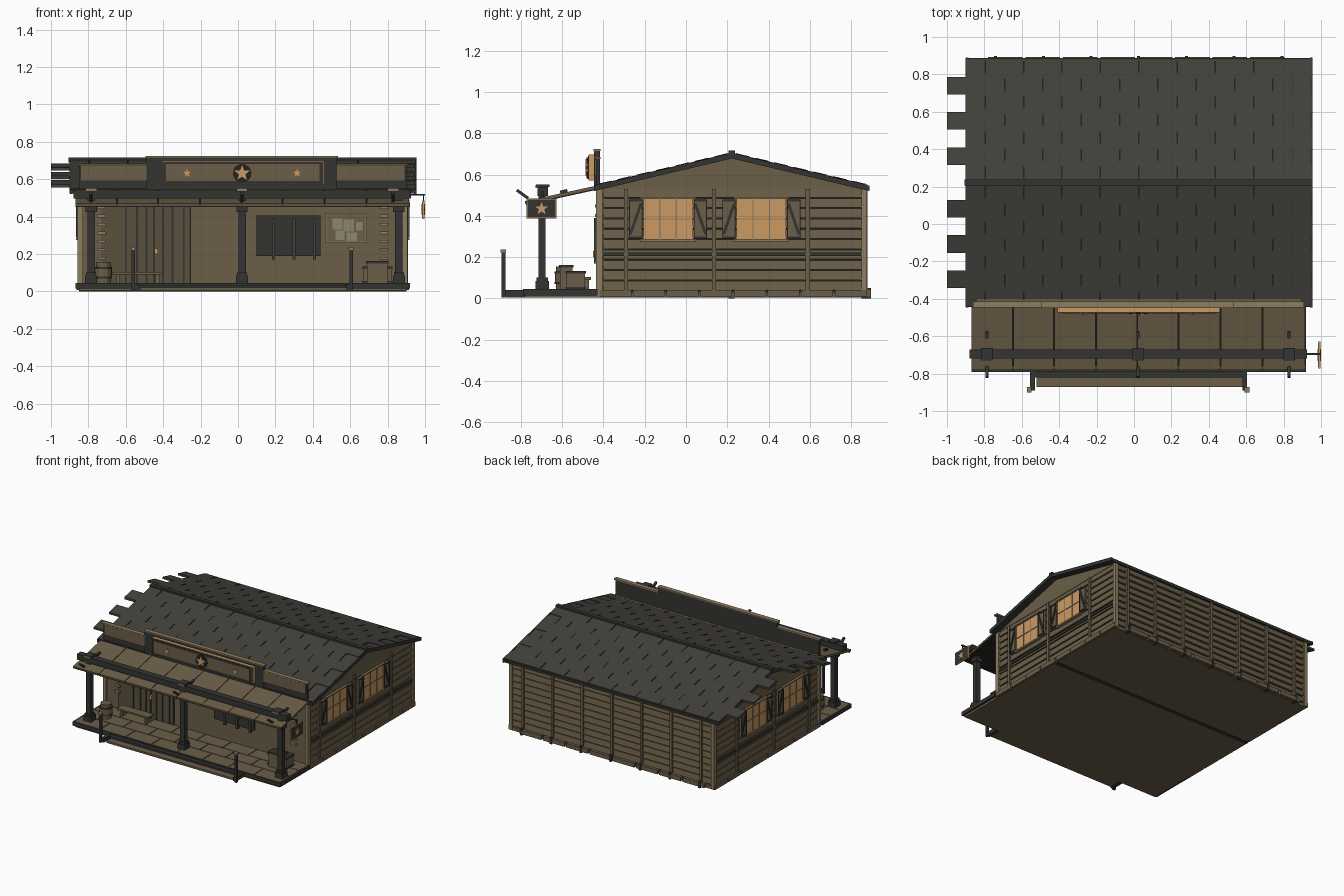
import bpy, bmesh, math
from mathutils import Vector

COLOURS = {
    "wood": (0.145, 0.112, 0.064), "trim": (0.034, 0.036, 0.031),
    "shingle": (0.054, 0.052, 0.043), "tan": (0.27, 0.205, 0.115),
    "amber": (0.60, 0.32, 0.125), "gap": (0.016, 0.015, 0.012),
    "door_wood": (0.10, 0.08, 0.048), "paper": (0.28, 0.24, 0.16),
}
MATS = {}
for n, c in COLOURS.items():
    MATS[n] = bpy.data.materials.new(n)
    MATS[n].diffuse_color = (*c, 1)
CX = 0.025          # centre line of the building


def finish(name, bm, mat):
    bmesh.ops.recalc_face_normals(bm, faces=bm.faces)
    me = bpy.data.meshes.new(name)
    bm.to_mesh(me)
    bm.free()
    me.materials.append(MATS[mat])
    ob = bpy.data.objects.new(name, me)
    bpy.context.collection.objects.link(ob)
    return ob


def add_prism(bm, pts, axis, a0, a1):
    """Extrude a 2D outline along x (points y,z), y (points x,z) or z (points x,y)."""
    put = {"x": lambda p, a: (a, p[0], p[1]), "y": lambda p, a: (p[0], a, p[1]),
           "z": lambda p, a: (p[0], p[1], a)}[axis]
    lo = [bm.verts.new(put(p, a0)) for p in pts]
    hi = [bm.verts.new(put(p, a1)) for p in pts]
    bm.faces.new(lo)
    bm.faces.new(hi)
    for i in range(len(pts)):
        j = (i + 1) % len(pts)
        bm.faces.new((lo[i], lo[j], hi[j], hi[i]))


def prisms(name, mat, items):
    bm = bmesh.new()
    for it in items:
        add_prism(bm, *it)
    return finish(name, bm, mat)


def rect(a0, a1, b0, b1):
    return [(a0, b0), (a1, b0), (a1, b1), (a0, b1)]


def boxes(name, mat, items):
    return prisms(name, mat, [(rect(x0, x1, y0, y1), "z", z0, z1) for x0, x1, y0, y1, z0, z1 in items])


def bar(p, q, w):
    """Outline of a straight strip of width w from p to q."""
    p, q = Vector(p), Vector(q)
    d = (q - p).normalized() * w / 2
    n = Vector((-d.y, d.x))
    return [p - n, q - n, q + n, p + n]


def star(u, v, r):
    return [(u + math.sin(k * math.pi / 5) * (r if k % 2 == 0 else r * 0.42),
             v + math.cos(k * math.pi / 5) * (r if k % 2 == 0 else r * 0.42)) for k in range(10)]


def disc(u, v, r, n=16):
    return [(u + r * math.cos(2 * math.pi * k / n), v + r * math.sin(2 * math.pi * k / n)) for k in range(n)]


# Foundation, floor and sill beam
boxes("foundation", "wood", [(-0.85, 0.90, -0.78, 0.87, 0.004, 0.03)])
boxes("sill_beam", "trim", [(-0.85, 0.90, 0.205, 0.235, 0, 0.01)])
boxes("porch_edge", "trim", [(-0.87, 0.92, -0.79, -0.775, 0.015, 0.045),
                             (-0.87, -0.855, -0.79, -0.43, 0.015, 0.045),
                             (0.905, 0.92, -0.79, -0.43, 0.015, 0.045)])
boxes("porch_underlay", "gap", [(-0.855, 0.905, -0.775, -0.42, 0.03, 0.038)])
planks = []
for r in range(3):
    y = -0.775 + r * 0.118
    edges = [-0.855] + [-0.855 + 0.22 * k + (0.11 if r % 2 else 0.22) for k in range(8)]
    edges = [e for e in edges if e < 0.85] + [0.909]
    planks += [(a, b - 0.006, y, y + 0.113, 0.03, 0.045) for a, b in zip(edges, edges[1:])]
boxes("porch_planks", "wood", planks)

# Body core with gables, siding boards on sides and back
prisms("wall_core", "gap", [(rect(-0.835, 0.885, 0.84, 0.855), "z", 0.01, 0.54),
                            (rect(-0.84, -0.825, -0.40, 0.85), "z", 0.01, 0.54),
                            (rect(0.875, 0.89, -0.40, 0.85), "z", 0.01, 0.54)])
boxes("front_wall", "wood", [(-0.84, 0.89, -0.42, -0.40, 0.03, 0.56)])
prisms("gables", "wood", [([(-0.41, 0.53), (0.86, 0.53), (0.225, 0.685)], "x", a, a + 0.012)
                          for a in (-0.848, 0.886)])
side_boards, back_boards = [], []
for k in range(10):
    z0, z1 = 0.04 + 0.05 * k, 0.04 + 0.05 * k + 0.042
    for s in (-1, 1):
        a, b, c = (CX + s * d for d in (0.862, 0.876, 0.869))
        side_boards.append(([(a, z0), (b, z0), (c, z1), (a, z1)], "y", -0.40, 0.855))
    back_boards.append(([(0.85, z0), (0.871, z0), (0.864, z1), (0.85, z1)], "x", -0.84, 0.89))
prisms("side_siding", "wood", side_boards)
prisms("back_siding", "wood", back_boards)


def side(d0, d1, y0, y1, z0, z1):
    """Matching boxes on the left and right walls, d measured from the centre line."""
    return [(CX + d0, CX + d1, y0, y1, z0, z1), (CX - d1, CX - d0, y0, y1, z0, z1)]


# Wall trim: corner posts, battens, rails, skirting
boxes("corner_posts", "tan", side(0.855, 0.882, -0.435, -0.405, 0.01, 0.54)
      + side(0.855, 0.882, 0.85, 0.878, 0.01, 0.54))
boxes("side_battens", "wood", [b for y in (-0.29, 0.135, 0.59) for b in side(0.86, 0.883, y - 0.01, y + 0.01, 0.03, 0.53)])
boxes("side_rails", "trim", side(0.86, 0.882, -0.405, 0.85, 0.205, 0.222))
boxes("back_battens", "trim", [(x - 0.008, x + 0.008, 0.85, 0.897, 0.0, 0.05) for x in [-0.74 + 0.255 * k for k in range(7)]])
boxes("back_studs", "wood", [(x - 0.01, x + 0.01, 0.85, 0.88, 0.03, 0.54) for x in [-0.74 + 0.255 * k for k in range(7)]])
boxes("back_skirting", "wood", [(-0.78 + 0.2 * k, -0.595 + 0.2 * k, 0.85, 0.893, 0.008, 0.04) for k in range(8)])
boxes("side_skirting", "wood", [b for k in range(8) for b in
                                side(0.86, 0.888, -0.42 + 0.163 * k, -0.265 + 0.163 * k, 0.008, 0.04)])

# Side windows with muntins, frames and braced shutters
for i, yc in enumerate((-0.087, 0.365)):
    tag = ("front", "rear")[i]
    boxes(tag + "_window_glass", "amber", side(0.86, 0.882, yc - 0.12, yc + 0.12, 0.285, 0.485))
    boxes(tag + "_window_muntins", "tan", [b for dy in (-0.04, 0.04) for b in
          side(0.88, 0.886, yc + dy - 0.003, yc + dy + 0.003, 0.285, 0.485)]
          + [b for z in (0.385,) for b in side(0.88, 0.886, yc - 0.12, yc + 0.12, z - 0.003, z + 0.003)])
    boxes(tag + "_window_frame", "tan", side(0.86, 0.892, yc - 0.135, yc + 0.135, 0.276, 0.287)
          + side(0.86, 0.892, yc - 0.135, yc + 0.135, 0.482, 0.491))
    boxes(tag + "_shutters", "wood", [b for s in (-1, 1) for b in
          side(0.86, 0.886, yc + s * 0.157 - 0.03, yc + s * 0.157 + 0.03, 0.29, 0.48)])
    braces = []
    for s in (-1, 1):
        c = yc + s * 0.157
        for x0 in (CX + 0.886, CX - 0.892):
            braces.append((bar((c + s * 0.026, 0.31), (c - s * 0.026, 0.46), 0.014), "x", x0, x0 + 0.006))
            braces += [(rect(c - 0.03, c + 0.03, z, z + 0.01), "x", x0, x0 + 0.006) for z in (0.29, 0.47)]
            braces += [(rect(c + e - 0.002, c + e + 0.002, 0.29, 0.48), "x", x0, x0 + 0.005) for e in (-0.03, 0.03)]
    prisms(tag + "_shutter_braces", "trim", braces)

# Main roof: base slabs, staggered shingle courses, slits, ridge and rake
RY, RZ, EZ = 0.222, 0.698, 0.542
SL = (RZ - EZ) / 0.66


def slope(t0, t1, s, up, thick):
    """Section of the roof between distances t0 and t1 from the ridge."""
    return [(RY + s * t0, RZ - SL * t0 + up), (RY + s * t1, RZ - SL * t1 + up),
            (RY + s * t1, RZ - SL * t1 + up - thick), (RY + s * t0, RZ - SL * t0 + up - thick)]


prisms("roof_base", "trim", [(slope(0, 0.665, s, 0, 0.018), "x", -0.90, 0.95) for s in (-1, 1)])
courses, slits = [], []
for s in (-1, 1):
    for k in range(7):
        t0, odd = 0.094 * k, k % 2
        x0, x1 = (-1.0, 0.845) if odd else (-0.90, 0.95)
        courses.append((slope(t0, t0 + 0.094, s, 0.008, 0.016), "x", x0, x1))
        if odd:
            courses.append((slope(t0, t0 + 0.094, s, 0.004, 0.01), "x", 0.85, 0.95))
        for j in range(9):
            x = -0.795 + 0.205 * j + (0.103 if odd else 0)
            if x < 0.82:
                slits.append((slope(t0 + 0.02, t0 + 0.085, s, 0.0105, 0.004), "x", x - 0.004, x + 0.004))
prisms("roof_shingles", "shingle", courses)
prisms("shingle_slits", "gap", slits)
boxes("ridge_cap", "trim", [(-0.905, 0.955, 0.207, 0.237, 0.688, 0.716)])
prisms("rake_boards", "trim", [(slope(0, 0.668, s, 0.006, 0.026), "x", a, a + 0.012)
                               for s in (-1, 1) for a in (-0.898, 0.942)])

# Parapet above the porch
boxes("parapet_back", "trim", [(-0.85, 0.90, -0.435, -0.418, 0.53, 0.675), (-0.49, 0.53, -0.445, -0.418, 0.53, 0.715)])
boxes("parapet_boards", "wood", [(-0.84, -0.49, -0.443, -0.43, 0.592, 0.672), (0.53, 0.89, -0.443, -0.43, 0.592, 0.672)])
boxes("parapet_caps", "tan", [(-0.86, -0.49, -0.447, -0.415, 0.675, 0.685), (0.53, 0.91, -0.447, -0.415, 0.675, 0.685),
                              (-0.495, 0.535, -0.449, -0.415, 0.715, 0.723)])
boxes("sign_frame", "amber", [(-0.41, 0.46, -0.47, -0.445, 0.571, 0.697)])
boxes("sign_border", "trim", [(-0.405, 0.455, -0.474, -0.446, 0.575, 0.693)])
boxes("sign_panel", "wood", [(-0.385, 0.435, -0.478, -0.446, 0.59, 0.68)])
prisms("sign_roundel", "gap", [(disc(0.022, 0.632, 0.05), "y", -0.482, -0.46)])
prisms("sign_stars", "amber", [(star(0.022, 0.632, 0.044), "y", -0.487, -0.46),
                               (star(-0.272, 0.632, 0.024), "y", -0.484, -0.46),
                               (star(0.316, 0.632, 0.024), "y", -0.484, -0.46)])

# Porch roof planks, beam, posts and brackets
xs = [-0.87, -0.645, -0.425, -0.20, 0.02, 0.24, 0.465, 0.69, 0.92]
prisms("porch_roof", "wood", [(bar((-0.43, 0.54), (-0.78, 0.464), 0.014), "x", a, b - 0.005) for a, b in zip(xs, xs[1:])])
prisms("porch_roof_underlay", "gap", [(bar((-0.43, 0.531), (-0.775, 0.456), 0.008), "x", -0.865, 0.91)])
boxes("porch_fascia", "trim", [(-0.87, 0.92, -0.775, -0.76, 0.452, 0.472), (-0.87, 0.92, -0.445, -0.42, 0.525, 0.55)])
boxes("porch_beam", "trim", [(-0.88, 0.925, -0.72, -0.67, 0.497, 0.54)])
posts, caps, struts = [], [], []
for x in (-0.785, 0.022, 0.83):
    px = x if abs(x) < 0.1 else x + (0.03 if x > 0 else 0)
    posts += [(px - 0.02, px + 0.02, -0.715, -0.68, 0.04, 0.50), (px - 0.032, px + 0.032, -0.73, -0.665, 0.04, 0.085),
              (px - 0.027, px + 0.027, -0.725, -0.67, 0.085, 0.10), (px - 0.03, px + 0.03, -0.725, -0.67, 0.425, 0.455)]
    caps.append((x - 0.03, x + 0.03, -0.728, -0.662, 0.54, 0.553))
    struts += [(bar((-0.82, 0.525), (-0.765, 0.485), 0.014), "x", x - 0.008, x + 0.008),
               (bar((-0.61, 0.515), (-0.575, 0.523), 0.014), "x", x - 0.008, x + 0.008)]
boxes("porch_posts", "trim", posts)
boxes("beam_caps", "trim", caps)
boxes("beam_cap_plates", "tan", [(c[0], c[1], -0.73, -0.722, 0.535, 0.55) for c in caps])
prisms("porch_struts", "trim", struts)

# Hanging side sign
boxes("hanging_arm", "trim", [(0.92, 1.0, -0.70, -0.69, 0.512, 0.52), (0.988, 0.994, -0.70, -0.69, 0.48, 0.52)])
boxes("hanging_frame", "amber", [(0.986, 0.996, -0.772, -0.628, 0.388, 0.485)])
boxes("hanging_board", "trim", [(0.984, 0.998, -0.767, -0.633, 0.393, 0.48)])
prisms("hanging_star", "amber", [(star(-0.70, 0.435, 0.033), "x", 0.982, 1.0)])

# Step with stringers and hitching posts
boxes("step", "wood", [(-0.52, 0.58, -0.872, -0.78, 0.005, 0.02)])
boxes("step_trim", "trim", [(-0.55, 0.60, -0.82, -0.787, 0.015, 0.035), (-0.555, -0.53, -0.89, -0.78, 0.01, 0.04),
                            (0.58, 0.605, -0.89, -0.78, 0.01, 0.04)])
boxes("step_posts", "trim", [(x - 0.009, x + 0.009, -0.895, -0.875, 0.005, 0.225) for x in (-0.56, 0.605)])
boxes("step_post_caps", "tan", [(x - 0.013, x + 0.013, -0.90, -0.872, 0.222, 0.237) for x in (-0.56, 0.605)])

# Front wall: plank doors, display panel, notice board, corner pegs
boxes("door_panel", "door_wood", [(-0.73, -0.25, -0.428, -0.41, 0.045, 0.46)])
boxes("door_seams", "trim", [(x - 0.005, x + 0.005, -0.433, -0.41, 0.045, 0.46)
                             for x in (-0.60, -0.54, -0.49, -0.45, -0.40, -0.35, -0.29, -0.255)])
boxes("door_handle", "amber", [(-0.446, -0.428, -0.45, -0.43, 0.20, 0.23)])
boxes("display_panel", "trim", [(0.10, 0.44, -0.435, -0.41, 0.19, 0.405)])
boxes("display_hooks", "shingle", [(x - 0.008, x + 0.008, -0.445, -0.42, 0.17, 0.39) for x in (0.19, 0.30, 0.41)])
boxes("notice_frame", "tan", [(0.465, 0.69, -0.43, -0.41, 0.26, 0.42)])
boxes("notice_board", "wood", [(0.472, 0.683, -0.434, -0.41, 0.267, 0.413)])
boxes("notices", "paper", [(0.505, 0.56, -0.438, -0.42, 0.33, 0.39), (0.565, 0.62, -0.438, -0.42, 0.32, 0.385),
                           (0.52, 0.57, -0.437, -0.42, 0.275, 0.325), (0.58, 0.635, -0.437, -0.42, 0.27, 0.315),
                           (0.63, 0.665, -0.438, -0.42, 0.325, 0.37)])
boxes("corner_pegs", "tan", [(x - 0.022, x + 0.022, -0.44, -0.41, 0.17 + 0.045 * k, 0.185 + 0.045 * k)
                             for x in (-0.73, 0.78) for k in range(7)])

# Porch furniture: barrel, bench, crate
prisms("barrel", "wood", [(disc(-0.72, -0.59, r, 12), "z", a, b) for r, a, b in
                          ((0.04, 0.045, 0.075), (0.045, 0.075, 0.125), (0.04, 0.125, 0.155))])
prisms("barrel_hoops", "trim", [(disc(-0.72, -0.59, 0.047, 12), "z", z, z + 0.01) for z in (0.07, 0.12)])
boxes("bench", "wood", [(-0.67, -0.40, -0.53, -0.46, 0.09, 0.103)] + [(x, x + 0.02, -0.52, -0.47, 0.045, 0.09) for x in (-0.65, -0.44)])
boxes("crate", "wood", [(0.67, 0.82, -0.58, -0.49, 0.045, 0.125), (0.69, 0.80, -0.61, -0.55, 0.045, 0.15)])
boxes("crate_straps", "trim", [(0.665, 0.825, -0.585, -0.485, 0.12, 0.132), (0.665, 0.825, -0.585, -0.485, 0.045, 0.055),
                               (0.685, 0.805, -0.615, -0.545, 0.15, 0.162)])
